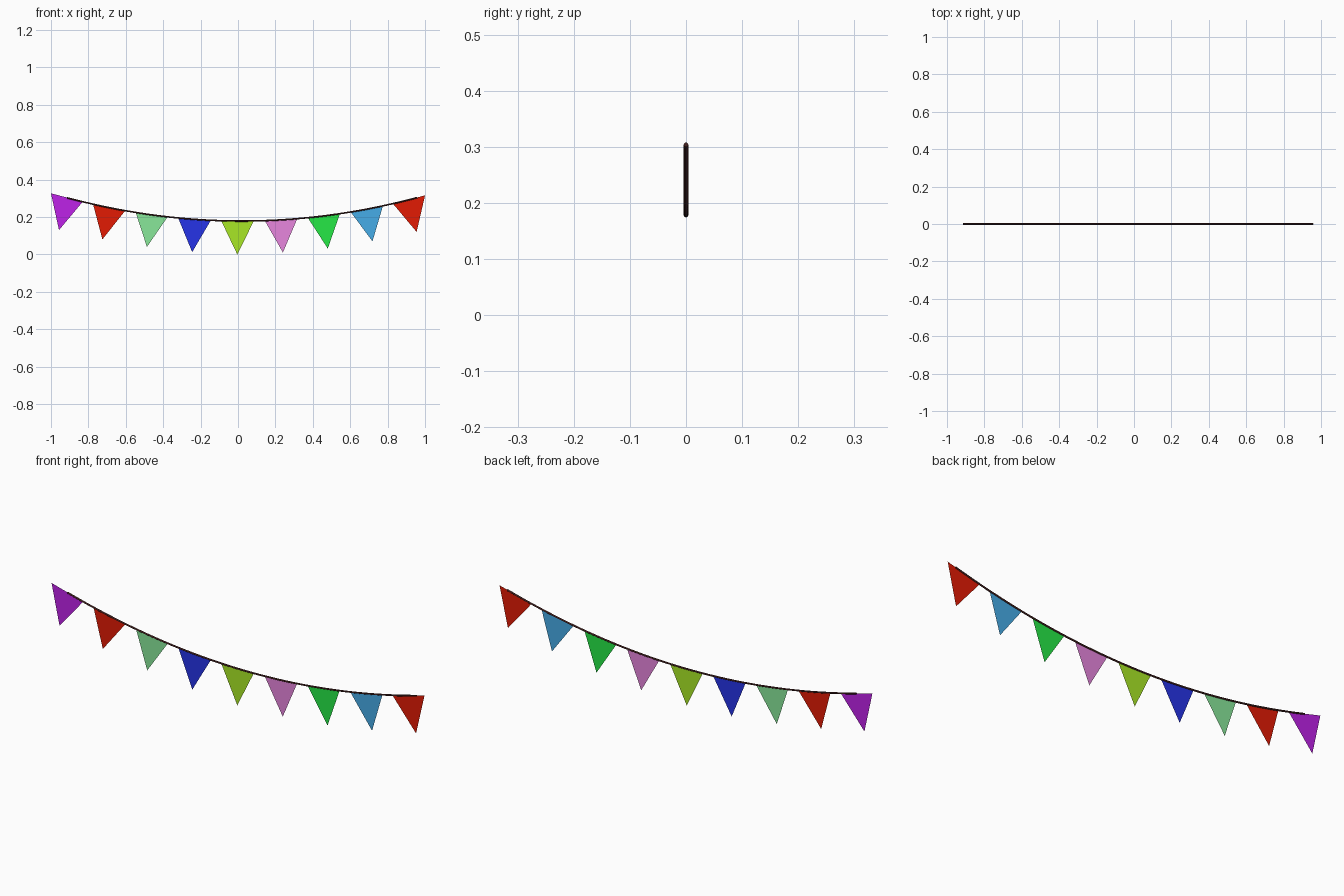
import bpy, bmesh, math
from mathutils import Vector

if "Cube" in bpy.data.objects:
    bpy.data.objects.remove(bpy.data.objects["Cube"])


def lin(c):
    c /= 255
    return c / 12.92 if c <= 0.04045 else ((c + 0.055) / 1.055) ** 2.4


def material(name, rgb):
    m = bpy.data.materials.new(name)
    m.diffuse_color = (*[lin(c) for c in rgb], 1)
    m.use_nodes = True
    m.node_tree.nodes["Principled BSDF"].inputs["Base Color"].default_value = m.diffuse_color
    return m


def sag(x):
    return 0.1785 + 0.1425 * (x - 0.02) ** 2


def add_object(name, bm, mat):
    me = bpy.data.meshes.new(name)
    bm.to_mesh(me)
    bm.free()
    me.materials.append(mat)
    ob = bpy.data.objects.new(name, me)
    bpy.context.collection.objects.link(ob)
    return ob


red = material("red", (226, 27, 4))
mats = [material("purple", (190, 34, 231)), red,
        material("pale green", (137, 231, 154)),
        material("deep blue", (38, 52, 231)),
        material("lime", (169, 231, 38)),
        material("pink", (231, 134, 222)),
        material("green", (38, 231, 70)),
        material("sky blue", (70, 172, 231)), red]

# Pennants: left top x, right top x, tip x, tip z; top corners lie on the cord
pennants = [(-1.0, -.83, -.957, .13), (-.775, -.603, -.725, .08),
            (-.547, -.376, -.487, .04), (-.32, -.145, -.245, .012),
            (-.09, .085, -.004, .0), (.143, .317, .24, .01),
            (.373, .545, .48, .031), (.602, .775, .719, .07),
            (.828, 1.0, .955, .12)]
for i, (xl, xr, xt, zt) in enumerate(pennants):
    bm = bmesh.new()
    bm.faces.new([bm.verts.new(p) for p in
                  ((xl, 0, sag(xl)), (xt, 0, zt), (xr, 0, sag(xr)))])
    add_object(f"pennant_{i + 1}", bm, mats[i])

# Sagging cord: a thin tube swept along the curve
R, SIDES, STEPS = 0.0042, 8, 40
bm = bmesh.new()
rings = []
for i in range(STEPS + 1):
    x = -.914 + (.958 + .914) * i / STEPS
    normal = Vector((-0.285 * (x - 0.02), 0, 1)).normalized()
    c = Vector((x, 0, sag(x)))
    rings.append([bm.verts.new(c + R * (math.cos(a) * normal
                                        + math.sin(a) * Vector((0, 1, 0))))
                  for a in (2 * math.pi * k / SIDES for k in range(SIDES))])
for a, b in zip(rings, rings[1:]):
    for k in range(SIDES):
        n = (k + 1) % SIDES
        f = bm.faces.new((a[k], a[n], b[n], b[k]))
        f.smooth = True
bm.faces.new(rings[0])
bm.faces.new(rings[-1])
bmesh.ops.recalc_face_normals(bm, faces=bm.faces)
add_object("cord", bm, material("dark brown", (68, 32, 30)))
